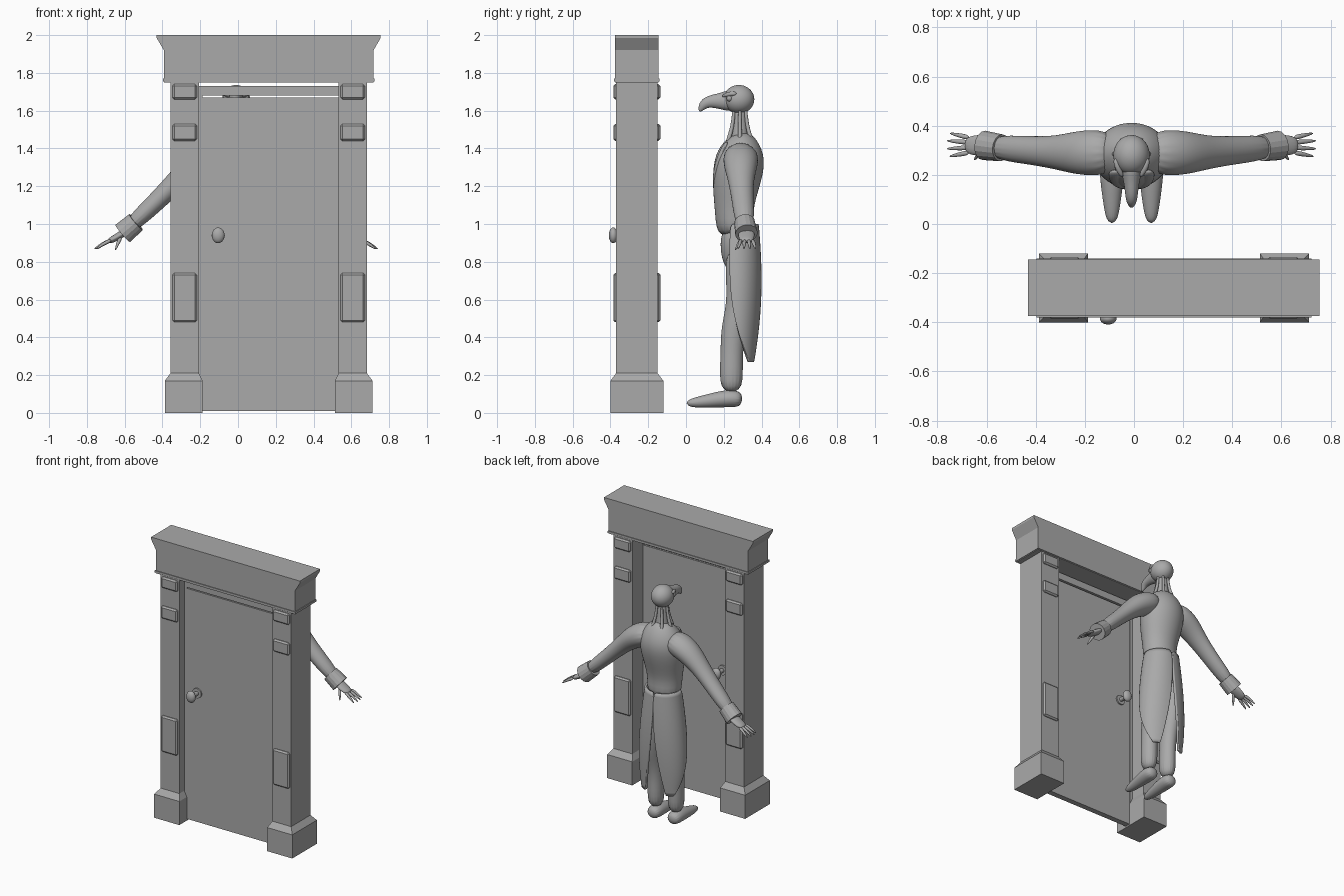
import bpy, bmesh, math
from mathutils import Vector

cube = bpy.data.objects.get("Cube")
if cube:
    bpy.data.objects.remove(cube, do_unlink=True)

DOOR_X = .1625     # centre line of the doorway
BODY_X = -.01      # centre line of the figure

shade = .4
colour = (shade, shade, shade, 1)
grey = bpy.data.materials.new("plain grey")
grey.use_nodes = True
grey.diffuse_color = colour
grey.node_tree.nodes["Principled BSDF"].inputs["Base Color"].default_value = colour


def finish(name, bm, centre, mirror=False, smooth=False, bevel=0):
    """Turn a bmesh into a named object, optionally mirrored about its centre line."""
    bmesh.ops.recalc_face_normals(bm, faces=bm.faces)
    mesh = bpy.data.meshes.new(name)
    bm.to_mesh(mesh)
    bm.free()
    mesh.materials.append(grey)
    obj = bpy.data.objects.new(name, mesh)
    obj.location.x = centre
    bpy.context.collection.objects.link(obj)
    if bevel:
        chamfer = obj.modifiers.new("Bevel", "BEVEL")
        chamfer.width = bevel
        chamfer.segments = 1
    if mirror:
        obj.modifiers.new("Mirror", "MIRROR").use_mirror_merge = False
    if smooth:
        mesh.shade_smooth()
        obj.modifiers.new("Subdivision", "SUBSURF").levels = 2
    return obj


def block(name, xs, ys, zs, top=None, **options):
    """Box between limits; top gives different x and y limits for the upper face."""
    bm = bmesh.new()
    bmesh.ops.create_cube(bm, size=2)
    for v in bm.verts:
        along, across = top if top and v.co.z > 0 else (xs, ys)
        v.co = (along[v.co.x > 0], across[v.co.y > 0], zs[v.co.z > 0])
    return finish(name, bm, DOOR_X, **options)


def ball(name, middle, radii, centre=BODY_X, mirror=False):
    bm = bmesh.new()
    bmesh.ops.create_uvsphere(bm, u_segments=16, v_segments=10, radius=1)
    bmesh.ops.scale(bm, vec=radii, verts=bm.verts)
    bmesh.ops.translate(bm, vec=middle, verts=bm.verts)
    return finish(name, bm, centre, mirror, smooth=True)


def tube(name, path, radii, depth=1, ref="Y", sides=16, centre=BODY_X, mirror=False, smooth=True):
    """Skin elliptical rings along a path; depth stretches them along the ref axis."""
    axis = Vector((ref == "X", ref == "Y", ref == "Z"))
    pts = [Vector(p) for p in path]
    bm = bmesh.new()
    rings = []
    for i, (p, r) in enumerate(zip(pts, radii)):
        t = (pts[min(i + 1, len(pts) - 1)] - pts[max(i - 1, 0)]).normalized()
        u = (axis - t * t.dot(axis)).normalized() * r * depth
        v = t.cross(u.normalized()) * r
        angles = [math.tau * k / sides for k in range(sides)]
        rings.append([bm.verts.new(p + u * math.cos(a) + v * math.sin(a)) for a in angles])
    for lower, upper in zip(rings, rings[1:]):
        for k in range(sides):
            bm.faces.new((lower[k - 1], lower[k], upper[k], upper[k - 1]))
    bm.faces.new(rings[0])
    bm.faces.new(rings[-1])
    return finish(name, bm, centre, mirror, smooth)


# Doorway: pilasters on plinths with sloping tops
inner, outer = .37, .52
post_x, post_y = (inner, outer), (-.37, -.15)
base_x, base_y = (inner - .02, outer + .03), (-.4, -.12)
block("pilasters", post_x, post_y, (.1, 1.75), mirror=True)
block("plinths", base_x, base_y, (0, .17), mirror=True)
block("plinth_slopes", base_x, base_y, (.17, .21), top=(post_x, post_y), mirror=True)

# Raised panels that stand out on both faces of each pilaster
for label, zs in (("top", (1.66, 1.74)), ("upper", (1.44, 1.53)), ("lower", (.48, .74))):
    block(label + "_panels", (inner + .01, outer - .01), (-.385, -.135), zs, mirror=True, bevel=.01)

# Lintel with a flared cornice and a thin ledge below
body, flare = (-.555, .555), (-.593, .593)
lintel_y = (-.375, -.145)
block("lintel", body, lintel_y, (1.75, 1.92))
block("cornice", body, lintel_y, (1.92, 1.985), top=(flare, lintel_y))
block("cornice_cap", flare, lintel_y, (1.985, 2))
block("lintel_ledge", (-.56, .56), (-.38, -.14), (1.755, 1.77))

# Door, jamb and head
jamb = inner - .02
block("door", (-jamb, inner), (-.31, -.27), (.01, 1.67))
block("door_jamb", (-inner, -jamb), (-.315, -.265), (.01, 1.73))
block("door_head", (-jamb, inner), (-.315, -.265), (1.68, 1.73))

# Knob, stem and rose on either face of the door
knob = Vector((-.105, -.29, .94))
for label, side in (("front", -1), ("back", 1)):
    out = Vector((0, side, 0))
    ball(label + "_knob", knob + out * .095, (.035, .025, .042), centre=0)
    tube(label + "_knob_stem", [knob, knob + out * .08], (.015, .015), ref="X", centre=0, smooth=False)
    tube(label + "_knob_rose", [knob, knob + out * .03], (.035, .035), ref="X", centre=0, smooth=False)

# Torso, hips and lapels
tube("coat_body", [(0, .27, .93), (0, .25, 1.06), (0, .265, 1.22), (0, .29, 1.36), (0, .29, 1.45),
                   (0, .28, 1.48)], (.13, .115, .155, .165, .1, .05), depth=.85)
tube("hips", [(0, .28, 1), (0, .28, .86), (0, .29, .74)], (.11, .125, .09), depth=.85)
tube("lapels", [(.07, .22, 1.44), (.06, .16, 1.32), (.02, .145, 1.2)], (.03, .03, .01),
     depth=.5, mirror=True)

# Legs and shoes
tube("legs", [(.06, .28, .9), (.08, .3, .6), (.08, .25, .45), (.08, .24, .3), (.08, .24, .1)],
     (.08, .065, .06, .05, .06), depth=1.15, mirror=True)
tube("shoes", [(.08, .3, .07), (.08, .23, .08), (.08, .1, .06), (.08, 0, .05)],
     (.04, .05, .035, .02), depth=1.1, ref="X", mirror=True)

# Coat tails: curved flaps that part at the back and taper to a point
bm = bmesh.new()
rows, cols = 8, 9
grid = []
for i in range(rows):
    t = i / (rows - 1)
    width = .12 + .05 * math.sin(2.2 * t)
    depth = width * (.9 - .3 * t)
    start, end = .5 * t ** 2, 1.9 - t ** 4
    angles = [start + (end - start) * k / (cols - 1) for k in range(cols)]
    grid.append([bm.verts.new((width * math.sin(a), .27 + depth * math.cos(a), 1 - .73 * t))
                 for a in angles])
for upper, lower in zip(grid, grid[1:]):
    for k in range(cols - 1):
        bm.faces.new((upper[k], upper[k + 1], lower[k + 1], lower[k]))
tails = finish("coat_tails", bm, BODY_X, mirror=True, smooth=True)
thick = tails.modifiers.new("Thickness", "SOLIDIFY")
thick.thickness = .015
thick.offset = 0

# Sleeves, cuffs and palms
tube("sleeves", [(.06, .29, 1.38), (.2, .29, 1.33), (.3, .29, 1.24), (.42, .3, 1.12), (.58, .315, .97)],
     (.08, .085, .06, .05, .045), depth=1.15, mirror=True)
tube("cuffs", [(.53, .31, 1.01), (.6, .32, .95)], (.055, .06), mirror=True, smooth=False)
palm = Vector((.66, .32, .915))
tube("palms", [(.57, .32, .97), (.63, .32, .93), palm + Vector((.02, 0, -.01))], (.02, .02, .015),
     depth=2.2, mirror=True)

# Fingers fan out from the palm; the thumb points down and forward
tips = {"thumbs": (Vector((.61, .3, .93)), Vector((.64, .26, .86)))}
for i, label in enumerate(("first", "second", "third", "fourth")):
    a = .35 * i - .5
    root = palm + Vector((0, .06 * math.sin(a), 0))
    tips[label + "_fingers"] = (root, palm + Vector((.095 * math.cos(a), .095 * math.sin(a), -.05)))
for name, (root, tip) in tips.items():
    knuckle = root.lerp(tip, .5) + Vector((0, 0, .006))
    tube(name, [root, knuckle, tip], (.012, .01, .004), sides=8, mirror=True)

# Neck with stringy cords around it
tube("neck", [(0, .285, 1.42), (0, .285, 1.5), (0, .285, 1.64)], (.06, .038, .035))
for i, label in enumerate(("front", "side", "back")):
    a = i - 1
    cord = [(r * math.cos(a), .285 + r * math.sin(a), z)
            for r, z in ((.08, 1.43), (.045, 1.51), (.035, 1.63))]
    tube(label + "_neck_cords", cord, (.015, .01, .01), sides=8, mirror=True)

# Bird head: skull, hooked beak, brows and eyes
ball("skull", (0, .28, 1.66), (.077, .085, .077))
tube("beak", [(0, .26, 1.655), (0, .18, 1.65), (0, .13, 1.65), (0, .09, 1.635), (0, .07, 1.595)],
     (.07, .042, .034, .028, .008), depth=.8, ref="X")
tube("brows", [(.065, .27, 1.69), (.058, .23, 1.69), (.035, .19, 1.675)], (.012, .015, .008),
     sides=8, mirror=True, ref="X")
ball("eyes", (.055, .23, 1.665), (.014, .016, .016), mirror=True)
